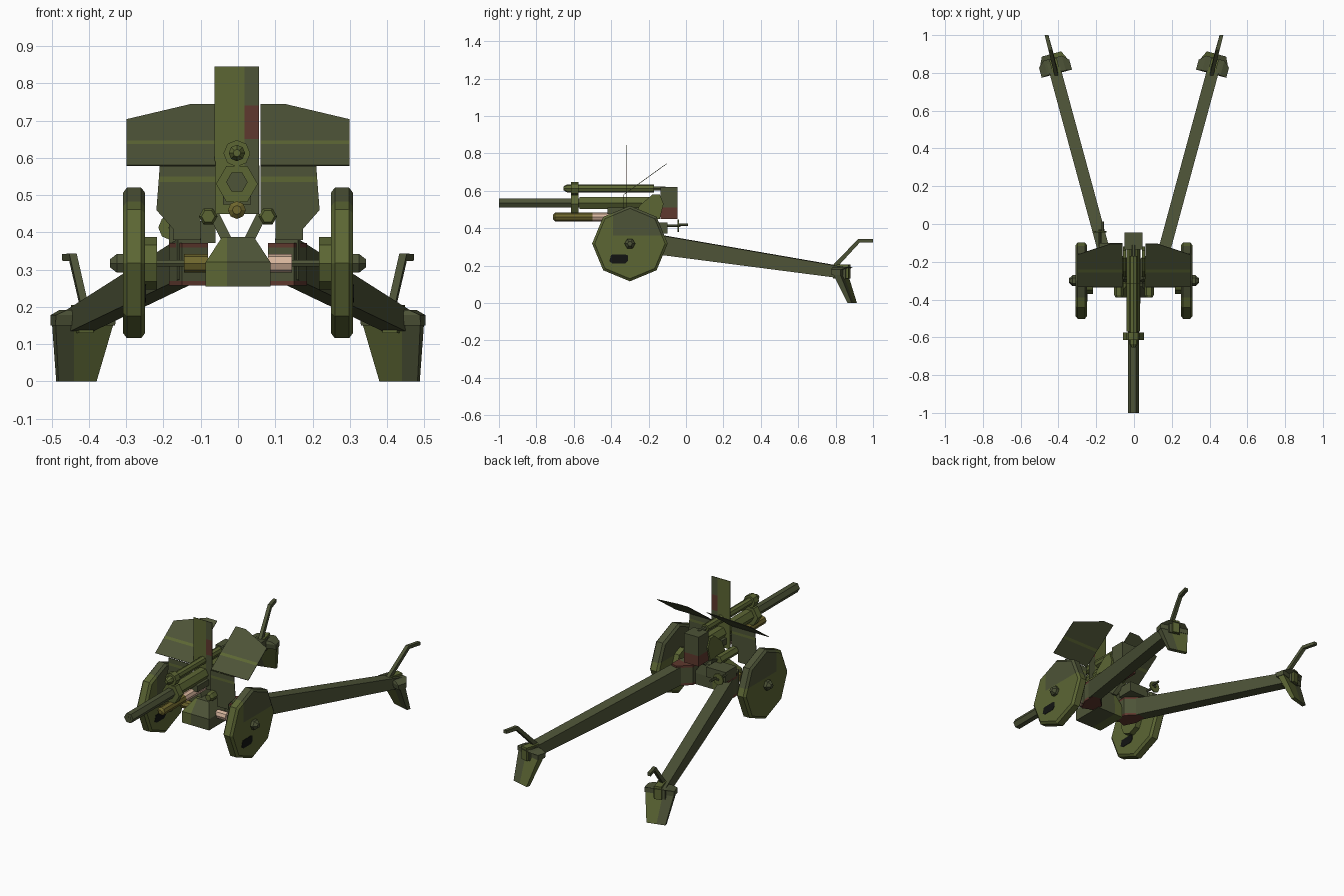
import bpy, bmesh, math
from mathutils import Vector

if "Cube" in bpy.data.objects:
    bpy.data.objects.remove(bpy.data.objects["Cube"])


def paint(name, *srgb):
    m = bpy.data.materials.new(name)
    m.diffuse_color = [((c / 255 + 0.055) / 1.055) ** 2.4 for c in srgb] + [1]
    m.use_nodes = True
    m.node_tree.nodes["Principled BSDF"].inputs["Base Color"].default_value = m.diffuse_color
    return m


OLIVE = paint("olive green", 92, 102, 52)
GREY = paint("grey green", 77, 83, 55)
RUST = paint("rust brown", 95, 56, 46)
TAN = paint("pale tan", 214, 180, 156)
OCHRE = paint("dark ochre", 110, 102, 45)
BLACK = paint("black", 18, 20, 18)


def loft(name, rings, mat):
    """Skin a list of equal-length point rings and cap both ends."""
    bm = bmesh.new()
    vs = [[bm.verts.new(p) for p in ring] for ring in rings]
    n = len(rings[0])
    for a, b in zip(vs, vs[1:]):
        for i in range(n):
            j = (i + 1) % n
            bm.faces.new((a[i], a[j], b[j], b[i]))
    bm.faces.new(vs[0])
    bm.faces.new(vs[-1])
    bmesh.ops.recalc_face_normals(bm, faces=bm.faces)
    me = bpy.data.meshes.new(name)
    bm.to_mesh(me)
    bm.free()
    ob = bpy.data.objects.new(name, me)
    bpy.context.collection.objects.link(ob)
    me.materials.append(mat)
    return ob


def box(name, x0, x1, y0, y1, z0, z1, mat):
    return loft(name, [[(x0, y0, z), (x1, y0, z), (x1, y1, z), (x0, y1, z)]
                       for z in (z0, z1)], mat)


def turned(name, stations, a, b, mat, axis="y", sides=6, phase=0.0):
    """Faceted round part: stations are (position on axis, radius)."""
    rings = []
    for t, r in stations:
        ring = []
        for i in range(sides):
            w = 2 * math.pi * i / sides + phase
            u, v = a + r * math.cos(w), b + r * math.sin(w)
            ring.append((u, t, v) if axis == "y" else (t, u, v))
        rings.append(ring)
    return loft(name, rings, mat)


def camo(ob, mat, cuts, rule):
    """Cut the mesh along planes and recolour the faces chosen by the rule."""
    bm = bmesh.new()
    bm.from_mesh(ob.data)
    for co, no in cuts:
        bmesh.ops.bisect_plane(bm, geom=bm.verts[:] + bm.edges[:] + bm.faces[:],
                               plane_co=co, plane_no=no)
    ob.data.materials.append(mat)
    k = len(ob.data.materials) - 1
    for f in bm.faces:
        if rule(f.calc_center_median()):
            f.material_index = k
    bm.to_mesh(ob.data)
    bm.free()


# Barrel, recoil cylinders and collar
turned("barrel", [(-1, 0.029), (-0.56, 0.029)], -0.003, 0.535, GREY)
turned("muzzle_bore", [(-1.0, 0.016), (-0.998, 0.016)], -0.003, 0.535, BLACK)
turned("barrel_sleeve", [(-0.57, 0.036), (-0.12, 0.036)], -0.003, 0.535, OLIVE)
turned("barrel_collar", [(-0.615, 0.056), (-0.575, 0.056)], -0.003, 0.53, OLIVE)
turned("upper_collar", [(-0.615, 0.036), (-0.575, 0.036)], -0.003, 0.612, OLIVE, sides=8)
turned("upper_recoil_cylinder", [(-0.655, 0.01), (-0.635, 0.022), (-0.17, 0.022)],
       -0.003, 0.613, OLIVE, sides=8)
turned("upper_recoil_rod", [(-0.17, 0.012), (-0.11, 0.012)], -0.003, 0.613, GREY)
low = turned("lower_recoil_cylinder", [(-0.71, 0.012), (-0.70, 0.024), (-0.2, 0.024)],
             -0.003, 0.46, OCHRE, sides=8)
camo(low, TAN, [((0, -0.5, 0), (0, 1, 0))], lambda c: c.y > -0.5)

# Breech block and cradle
breech = box("breech_block", -0.05, 0.045, -0.135, -0.045, 0.45, 0.62, GREY)
camo(breech, RUST, [((0, 0, 0.51), (0, 0, 1))], lambda c: c.z < 0.51)
box("cradle_trough", -0.04, 0.035, -0.42, -0.13, 0.475, 0.51, GREY)

# Saddle: box with tapering top
saddle = loft("saddle", [
    [(-w, y0, z), (w, y0, z), (w, y1, z), (-w, y1, z)]
    for w, y0, y1, z in ((0.087, -0.39, -0.2, 0.255), (0.087, -0.39, -0.2, 0.32),
                         (0.043, -0.33, -0.21, 0.387))], GREY)
camo(saddle, OLIVE, [((-0.03, 0, 0), (1, 0, 0))], lambda c: c.x < -0.03)

for s, side in ((1, "right"), (-1, "left")):
    # Arms carrying the cradle, and the balancing cylinders
    loft(side + "_saddle_arm", [
        [(s * x0, y0, z), (s * x1, y0, z), (s * x1, y1, z), (s * x0, y1, z)]
        for x0, x1, y0, y1, z in ((0.015, 0.045, -0.31, -0.2, 0.38),
                                  (0.05, 0.08, -0.29, -0.17, 0.45))], GREY)
    loft(side + "_cheek", [[(s * x, y, z) for y, z in
                            ((-0.28, 0.45), (-0.14, 0.45), (-0.12, 0.53), (-0.14, 0.58),
                             (-0.18, 0.58), (-0.25, 0.52))] for x in (0.042, 0.058)], OLIVE)
    turned(side + "_balance_cylinder", [(-0.39, 0.018), (-0.375, 0.025), (-0.18, 0.025)],
           s * 0.08, 0.443, OLIVE)

    # Axle, hub and wheel
    turned(side + "_axle_sleeve", [(s * 0.08, 0.025), (s * 0.145, 0.025)], -0.3, 0.317,
           TAN if s > 0 else OCHRE, "x", 8)
    turned(side + "_axle", [(s * 0.14, 0.01), (s * 0.25, 0.01)], -0.3, 0.317, GREY, "x")
    turned(side + "_brake_drum", [(s * 0.218, 0.07), (s * 0.25, 0.07)], -0.3, 0.317,
           OLIVE, "x", 8)
    wheel = turned(side + "_wheel", [(s * 0.249, 0.188), (s * 0.26, 0.202), (s * 0.298, 0.202),
                                     (s * 0.309, 0.188)], -0.3, 0.318, OLIVE, "x", 8)
    camo(wheel, GREY, [((0, -0.39, 0), (0, 1, 0)), ((0, 0, 0.36), (0, 0, 1))],
         lambda c: c.y > -0.39 and c.z > 0.36)
    turned(side + "_hub_cap", [(s * 0.305, 0.029), (s * 0.325, 0.029), (s * 0.343, 0.013)],
           -0.3, 0.317, GREY, "x")
    # Dark slot on the face of the wheel
    fx = 0.309 if s > 0 else -0.249
    loft(side + "_wheel_slot", [[(x, -0.36 + u, 0.236 + v) for u, v in
                                 ((-0.05, -0.012), (-0.035, -0.024), (0.035, -0.024), (0.05, -0.01),
                                  (0.05, 0.018), (0.035, 0.024), (-0.04, 0.022))]
                                for x in (fx, fx + 0.002)], BLACK)

    # Trail hinge: bracket with rust plates above and below
    for part, z0, z1, mat in (("hinge_body", 0.27, 0.36, GREY), ("hinge_top", 0.36, 0.372, RUST),
                              ("hinge_bottom", 0.257, 0.27, RUST)):
        loft(side + "_" + part, [[(s * x, y, z) for x, y in
                                  ((0.08, -0.24), (0.15, -0.27), (0.185, -0.2), (0.185, -0.13),
                                   (0.145, -0.12), (0.08, -0.18))] for z in (z0, z1)], mat)

    # Split trail leg: tapered box beam
    rings = []
    for x, y, z, h in ((0.13, -0.25, 0.328, 0.055), (0.431, 0.86, 0.16, 0.031)):
        rings.append([(s * (x + a * 0.031), y - a * 0.008, z + b * h)
                      for a, b in ((-1, -1), (1, -1), (1, 1), (-1, 1))])
    loft(side + "_trail", rings, GREY)

    # Spade, laid out along the trail direction (u) and across it (v)
    def at(u, v, z):
        return (s * (0.415 + 0.262 * u + 0.965 * v), 0.82 + 0.965 * u - 0.262 * v, z)

    def slab(name, rows, mat):
        return loft(side + name, [[at(u0, -w, z), at(u0, w, z), at(u1, w, z), at(u1, -w, z)]
                                  for w, u0, u1, z in rows], mat)
    spade = slab("_spade", [(0.053, 0.06, 0.083, 0.0), (0.083, -0.02, 0.02, 0.17)], OLIVE)
    camo(spade, GREY, [((s * 0.44, 0, 0), (1, 0, 0))], lambda c: abs(c.x) > 0.44)
    slab("_spade_flange", [(0.083, -0.02, 0.03, 0.15), (0.083, -0.025, 0.03, 0.178),
                           (0.05, -0.02, 0.06, 0.192)], GREY)
    slab("_spade_block", [(0.02, -0.03, 0.055, 0.13), (0.02, -0.03, 0.055, 0.205)], OLIVE)

    # Bent lifting handle
    path = [(0.41, 0.79, 0.19), (0.443, 0.925, 0.333), (0.463, 1.0, 0.333)]
    rings = []
    for i, (x, y, z) in enumerate(path):
        dy, dz = ((-0.008, 0.009), (-0.004, 0.01), (0, 0.009))[i]
        rings.append([(s * (x + a * 0.01), y + b * dy, z + b * dz)
                      for a, b in ((-1, -1), (1, -1), (1, 1), (-1, 1))])
    loft(side + "_handle", rings, GREY)

    # Sloping upper shield and upright lower shield
    def lean(z):
        return -0.335 + (z - 0.58) * 1.39
    wing = loft(side + "_upper_shield", [
        [(s * x, lean(z) + d * 0.6, z - d * 0.8) for x, z in
         ((0.06, 0.745), (0.125, 0.745), (0.299, 0.704), (0.299, 0.581), (0.06, 0.581))]
        for d in (0, 0.003)], GREY)
    camo(wing, OLIVE, [((0, 0, 0.637), (0, 0, 1)), ((0, 0, 0.647), (0, 0, 1))],
         lambda c: 0.637 < c.z < 0.647)
    low_shield = loft(side + "_lower_shield", [
        [(s * x, y, z) for x, z in
         ((0.06, 0.578), (0.21, 0.578), (0.219, 0.46), (0.175, 0.41), (0.175, 0.379),
          (0.1, 0.379), (0.1, 0.445), (0.06, 0.445))] for y in (-0.337, -0.334)], GREY)
    camo(low_shield, OLIVE, [((0, 0, 0.535), (0, 0, 1)), ((0, 0, 0.55), (0, 0, 1))],
         lambda c: 0.535 < c.z < 0.55)

# Tall centre shield with a rust patch
centre = box("centre_shield", -0.063, 0.057, -0.318, -0.315, 0.45, 0.845, OLIVE)
cuts = [((0.017, 0, 0), (1, 0, 0)), ((0, 0, 0.65), (0, 0, 1)), ((0, 0, 0.74), (0, 0, 1))]
camo(centre, GREY, cuts, lambda c: c.x > 0.017)
camo(centre, RUST, [], lambda c: c.x > 0.017 and 0.65 < c.z < 0.74)

# Aiming gear on the left: gearbox, shaft and handwheel
box("gearbox", -0.185, -0.06, -0.2, -0.1, 0.372, 0.43, GREY)
turned("handwheel_shaft", [(-0.12, 0.007), (-0.03, 0.007)], -0.18, 0.413, GREY)
turned("handwheel", [(-0.045, 0.034), (-0.037, 0.034)], -0.18, 0.413, OLIVE, sides=8)
turned("handwheel_grip", [(-0.04, 0.007), (0.012, 0.007)], -0.165, 0.418, GREY)
